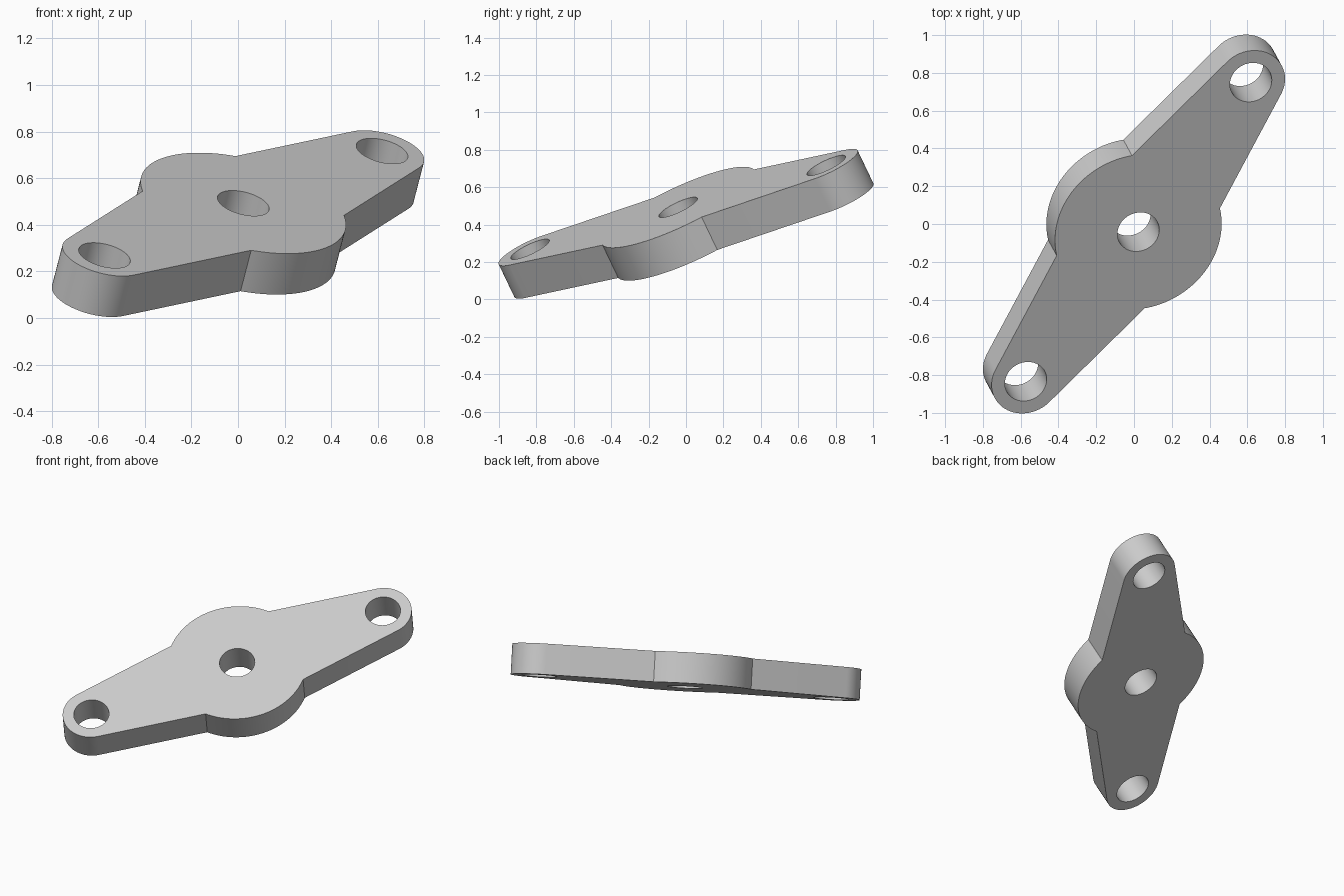
import bpy
import bmesh
from math import sin, cos, atan2, asin, hypot, pi, radians
from mathutils import Matrix, Vector

if "Cube" in bpy.data.objects:
    bpy.data.objects.remove(bpy.data.objects["Cube"])

THICKNESS = 0.2
HUB_RADIUS = 0.453
END_RADIUS = 0.186
HOLE_RADIUS = 0.114
REACH = 1.016                      # hub centre to arm hole centre
NOTCH = atan2(0.30, 0.34)          # where the arm meets the hub


def arc(cx, radius, start, end, steps):
    """Points on an arc, both ends included."""
    return [(cx + radius * cos(start + (end - start) * i / steps),
             radius * sin(start + (end - start) * i / steps))
            for i in range(steps + 1)]


def add_loop(bm, points):
    verts = [bm.verts.new((x, y, 0)) for x, y in points]
    return [bm.edges.new((a, b)) for a, b in zip(verts, verts[1:] + verts[:1])]


# Half outline: rounded arm end, straight tangent edge, then hub arc
nx, ny = HUB_RADIUS * cos(NOTCH), HUB_RADIUS * sin(NOTCH)
slope = atan2(ny, REACH - nx) - asin(END_RADIUS / hypot(REACH - nx, ny))
sweep = pi / 2 - slope
half = arc(REACH, END_RADIUS, -sweep, sweep, 32)
half += arc(0, HUB_RADIUS, NOTCH, pi - NOTCH, 40)
outline = half + [(-x, -y) for x, y in half]

# Flat profile with three bolt holes, extruded to a plate
bm = bmesh.new()
edges = add_loop(bm, outline)
for cx in (-REACH, 0, REACH):
    edges += add_loop(bm, arc(cx, HOLE_RADIUS, 0, 2 * pi, 48)[:-1])
bmesh.ops.triangle_fill(bm, use_beauty=True, edges=edges, normal=(0, 0, 1))
bmesh.ops.translate(bm, verts=bm.verts, vec=(0, 0, -THICKNESS / 2))
solid = bmesh.ops.extrude_face_region(bm, geom=bm.faces[:], use_keep_orig=True)
top = [v for v in solid["geom"] if isinstance(v, bmesh.types.BMVert)]
bmesh.ops.translate(bm, verts=top, vec=(0, 0, THICKNESS))
bmesh.ops.recalc_face_normals(bm, faces=bm.faces)

# Tilt the plate into its resting pose
normal = Vector((0.228, -0.42, 0.878)).normalized()
along = Vector((0.588, 0.777, 0.226))
along = (along - normal * along.dot(normal)).normalized()
across = normal.cross(along)
pose = Matrix((along, across, normal)).transposed().to_4x4()
bm.transform(Matrix.Translation((0, 0, 0.405)) @ pose)

mesh = bpy.data.meshes.new("flange_plate")
bm.to_mesh(mesh)
bm.free()
plate = bpy.data.objects.new("flange_plate", mesh)
bpy.context.collection.objects.link(plate)

# Plain grey metal
grey = bpy.data.materials.new("light_grey")
grey.use_nodes = True
colour = (0.6, 0.6, 0.6, 1)
grey.diffuse_color = colour
grey.node_tree.nodes["Principled BSDF"].inputs["Base Color"].default_value = colour
mesh.materials.append(grey)

bpy.ops.object.select_all(action="DESELECT")
plate.select_set(True)
bpy.context.view_layer.objects.active = plate
bpy.ops.object.shade_smooth_by_angle(angle=radians(30))
